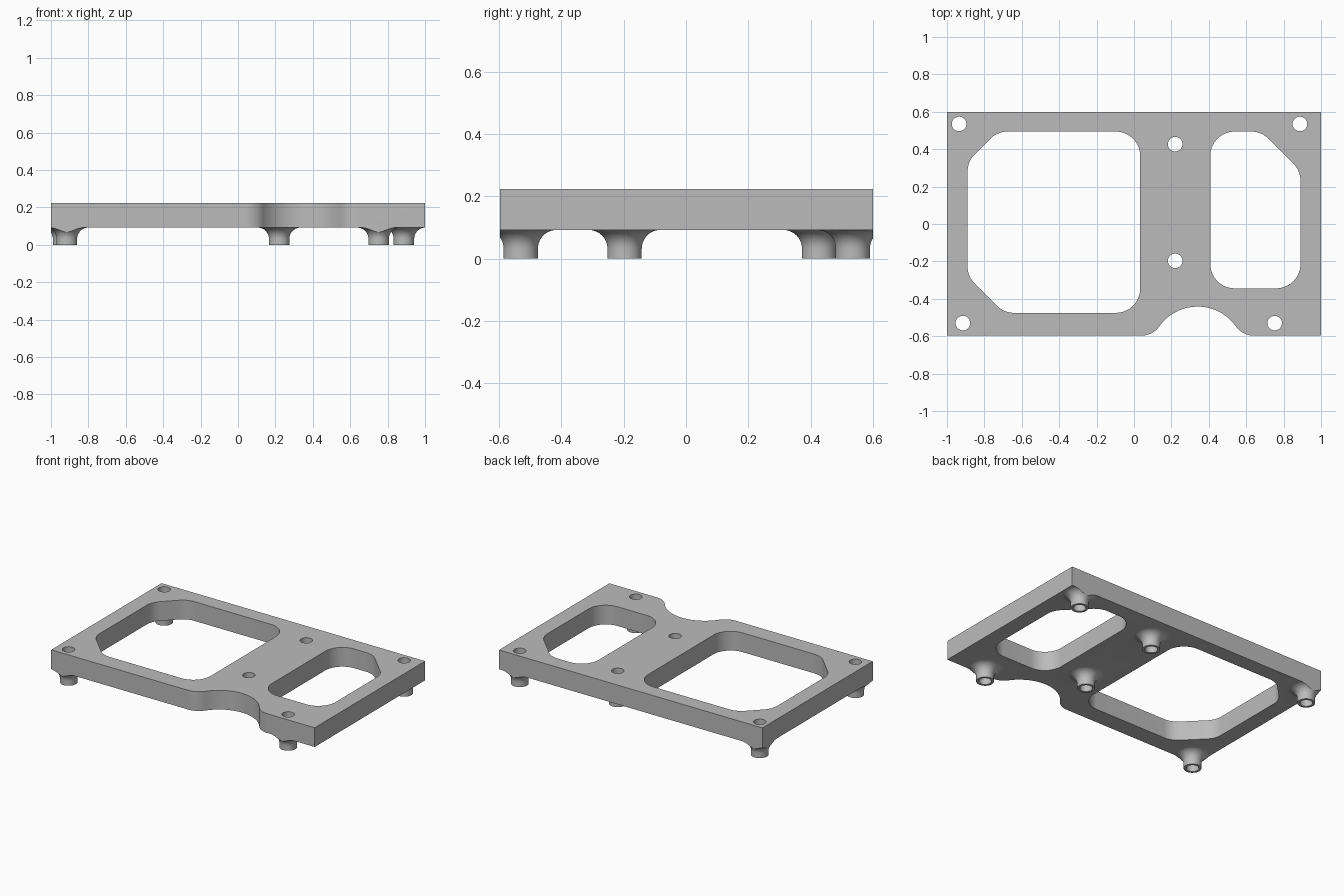
import bpy, bmesh
from math import sin, cos, tan, pi, radians
from mathutils import Vector

cube = bpy.data.objects.get("Cube")
if cube:
    bpy.data.objects.remove(cube, do_unlink=True)

BOTTOM, TOP = 0.092, 0.224
PEG_R, HOLE_R, FILLET = 0.055, 0.039, 0.06

grey = bpy.data.materials.new("plain grey")
grey.use_nodes = True
colour = (0.5, 0.5, 0.5, 1)
grey.diffuse_color = colour
grey.node_tree.nodes["Principled BSDF"].inputs["Base Color"].default_value = colour


def finish(bm, name):
    bmesh.ops.recalc_face_normals(bm, faces=bm.faces)
    mesh = bpy.data.meshes.new(name)
    bm.to_mesh(mesh)
    bm.free()
    mesh.materials.append(grey)
    ob = bpy.data.objects.new(name, mesh)
    bpy.context.collection.objects.link(ob)
    return ob


def rounded(corners, steps=14):
    """Round each (x, y, radius) corner of a polygon."""
    pts = []
    for i, (x, y, r) in enumerate(corners):
        p = Vector((x, y))
        if r == 0:
            pts.append(p)
            continue
        a = (Vector(corners[i - 1][:2]) - p).normalized()
        b = (Vector(corners[(i + 1) % len(corners)][:2]) - p).normalized()
        half = a.angle(b) / 2
        centre = p + (a + b).normalized() * r / sin(half)
        start = (p + a * r / tan(half) - centre).normalized()
        end = (p + b * r / tan(half) - centre).normalized()
        pts += [centre + start.slerp(end, k / steps) * r for k in range(steps + 1)]
    return pts


def prism(name, pts, z0, z1):
    bm = bmesh.new()
    face = bm.faces.new([bm.verts.new((p[0], p[1], z0)) for p in pts])
    out = bmesh.ops.extrude_face_region(bm, geom=[face])
    verts = [v for v in out["geom"] if isinstance(v, bmesh.types.BMVert)]
    bmesh.ops.translate(bm, vec=(0, 0, z1 - z0), verts=verts)
    return finish(bm, name)


def standoff(x, y):
    """Post flaring into the plate through a concave fillet."""
    profile = [(0, 0), (PEG_R, 0)]
    for k in range(13):
        a = k / 12 * pi / 2
        profile.append((PEG_R + FILLET * (1 - cos(a)), BOTTOM - FILLET * (1 - sin(a))))
    profile += [(PEG_R + FILLET, BOTTOM + 0.05), (0, BOTTOM + 0.05)]
    bm = bmesh.new()
    verts = [bm.verts.new((r, 0, z)) for r, z in profile]
    edges = [bm.edges.new(pair) for pair in zip(verts, verts[1:])]
    bmesh.ops.spin(bm, geom=verts + edges, cent=(0, 0, 0), axis=(0, 0, 1),
                   angle=2 * pi, steps=48, use_merge=True)
    bmesh.ops.remove_doubles(bm, verts=bm.verts, dist=1e-5)
    bmesh.ops.translate(bm, vec=(x, y, 0), verts=bm.verts)
    return finish(bm, "standoff")


def combine(ob, tool, operation):
    mod = ob.modifiers.new(operation.lower(), "BOOLEAN")
    mod.operation, mod.solver, mod.object = operation, "EXACT", tool
    bpy.ops.object.select_all(action="DESELECT")
    ob.select_set(True)
    bpy.context.view_layer.objects.active = ob
    bpy.ops.object.modifier_apply(modifier=mod.name)
    bpy.data.objects.remove(tool, do_unlink=True)


# Oversized slab that the outline trims later
frame = prism("mounting_frame", [(-1.2, -0.8), (1.2, -0.8), (1.2, 0.8), (-1.2, 0.8)],
              BOTTOM, TOP)

# Standoffs
posts = [(-0.935, 0.535), (0.887, 0.535), (-0.915, -0.53),
         (0.752, -0.53), (0.22, 0.427), (0.22, -0.197)]
for x, y in posts:
    combine(frame, standoff(x, y), "UNION")

# Outer outline with the curved front notch
outline = rounded([(-1, -0.597, 0), (0.10, -0.597, 0.116), (0.34, -0.257, 0.251),
                   (0.58, -0.597, 0.116), (1, -0.597, 0), (1, 0.6, 0), (-1, 0.6, 0)])
combine(frame, prism("outline", outline, -0.2, 0.5), "INTERSECT")

# Two windows with rounded and chamfered corners
large = [(-0.695, -0.475), (0.033, -0.475), (0.033, 0.494),
         (-0.73, 0.494), (-0.89, 0.334), (-0.89, -0.28)]
small = [(0.408, -0.344), (0.89, -0.344), (0.89, 0.285), (0.681, 0.494), (0.408, 0.494)]
for window in (large, small):
    pts = rounded([(x, y, 0.13) for x, y in window])
    combine(frame, prism("window", pts, -0.2, 0.5), "DIFFERENCE")

# Screw holes through the posts
for x, y in posts:
    ring = [(x + HOLE_R * cos(k * pi / 20), y + HOLE_R * sin(k * pi / 20)) for k in range(40)]
    combine(frame, prism("hole", ring, -0.2, 0.5), "DIFFERENCE")

bpy.ops.object.shade_smooth_by_angle(angle=radians(25))
